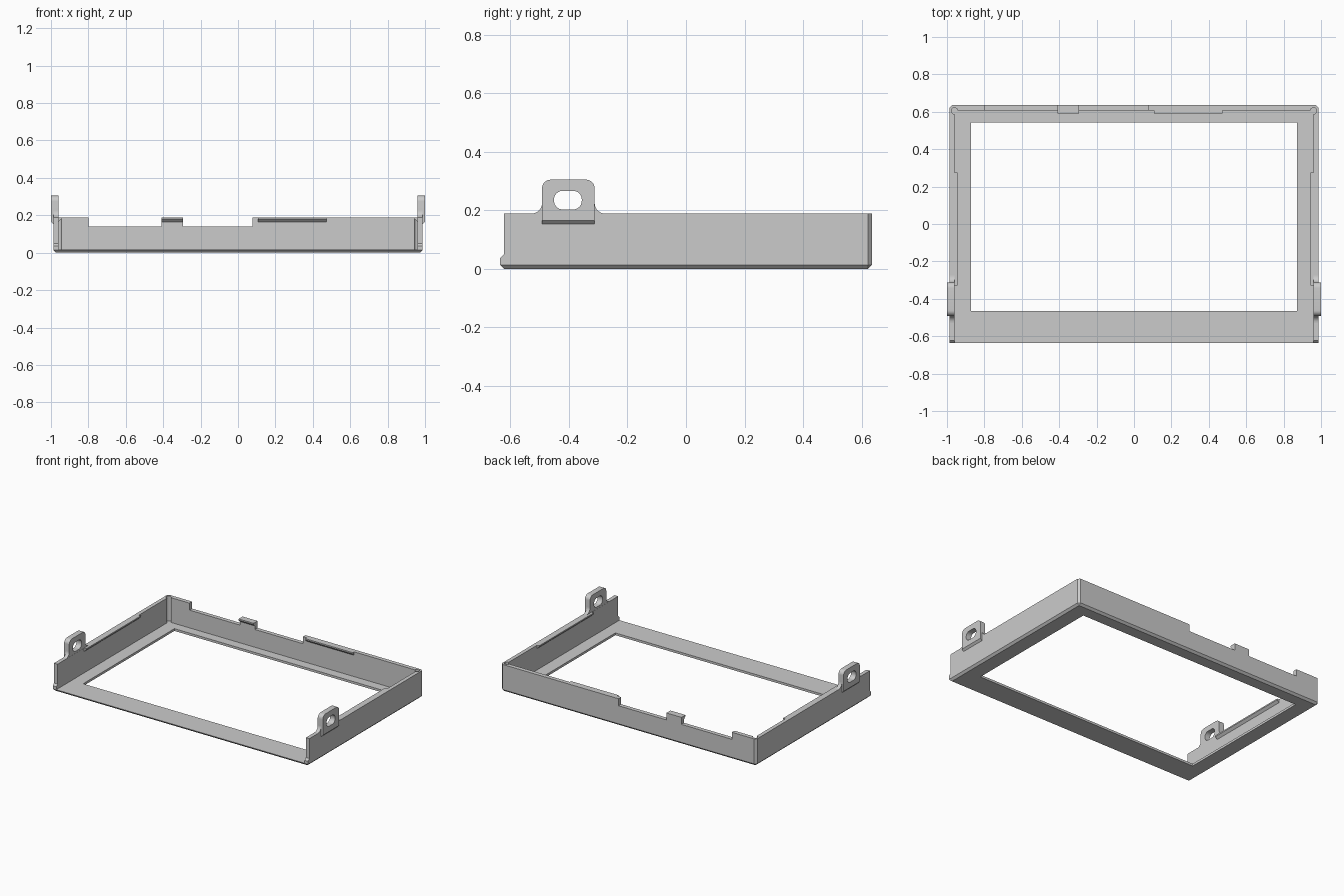
import bpy, bmesh
from math import cos, sin, radians
from mathutils import Vector

if "Cube" in bpy.data.objects:
    bpy.data.objects.remove(bpy.data.objects["Cube"], do_unlink=True)

grey = bpy.data.materials.new("light_grey")
grey.use_nodes = True
grey.diffuse_color = (0.6, 0.6, 0.6, 1)
grey.node_tree.nodes["Principled BSDF"].inputs["Base Color"].default_value = (0.6, 0.6, 0.6, 1)

TOP, FLOOR = 0.189, 0.016      # wall height, floor thickness
OX, OY = 0.987, 0.636          # outer half sizes
IX, IY = 0.96, 0.607           # inner wall faces
parts = []


def extrude(name, pts, axis, a, b):
    """Prism of a closed 2D profile along an axis, from a to b."""
    place = {"x": lambda p, d: (d, p[0], p[1]),
             "y": lambda p, d: (p[0], d, p[1]),
             "z": lambda p, d: (p[0], p[1], d)}[axis]
    bm = bmesh.new()
    low = [bm.verts.new(place(p, a)) for p in pts]
    high = [bm.verts.new(place(p, b)) for p in pts]
    bm.faces.new(low)
    bm.faces.new(high)
    for i in range(len(pts)):
        j = (i + 1) % len(pts)
        bm.faces.new((low[i], low[j], high[j], high[i]))
    bmesh.ops.recalc_face_normals(bm, faces=bm.faces)
    mesh = bpy.data.meshes.new(name)
    bm.to_mesh(mesh)
    bm.free()
    mesh.materials.append(grey)
    obj = bpy.data.objects.new(name, mesh)
    bpy.context.collection.objects.link(obj)
    return obj


def rect(x0, x1, y0, y1):
    return [(x0, y0), (x1, y0), (x1, y1), (x0, y1)]


def arc(cx, cy, r, start, end, n=8):
    angles = [radians(start + (end - start) * i / n) for i in range(n + 1)]
    return [(cx + r * cos(t), cy + r * sin(t)) for t in angles]


def cut(obj, cutters):
    """Subtract the cutters, keep the result as plain mesh, remove the cutters."""
    for c in cutters:
        c.hide_render = True
        mod = obj.modifiers.new("cut", "BOOLEAN")
        mod.operation, mod.solver, mod.object = "DIFFERENCE", "EXACT", c
    bpy.context.view_layer.update()
    graph = bpy.context.evaluated_depsgraph_get()
    mesh = bpy.data.meshes.new_from_object(obj.evaluated_get(graph))
    obj.modifiers.clear()
    obj.data = mesh
    for c in cutters:
        bpy.data.objects.remove(c, do_unlink=True)


# Outer block with chamfered bottom rim and rear corners
frame = extrude("bezel_frame", rect(-OX, OX, -OY, OY), "z", 0, TOP)
bm = bmesh.new()
bm.from_mesh(frame.data)


def chamfered(edge):
    mid = (edge.verts[0].co + edge.verts[1].co) / 2
    upright = abs(edge.verts[0].co.z - edge.verts[1].co.z) > 0.1
    return mid.z < 0.001 or (upright and mid.y > 0)


bmesh.ops.bevel(bm, geom=[e for e in bm.edges if chamfered(e)],
                offset=0.014, segments=1, affect="EDGES")
bm.to_mesh(frame.data)
bm.free()

# Hollow it: cavity open at the front, screen opening, rear notches, wall ends
cutters = [
    extrude("cavity", rect(-IX, IX, -1, IY), "z", FLOOR, 0.5),
    extrude("opening", rect(-0.872, 0.872, -0.465, 0.543), "z", -0.1, 0.1),
    extrude("rear_notch_a", rect(-0.80, -0.41, 0.14, 0.5), "y", 0.55, 0.8),
    extrude("rear_notch_b", rect(-0.294, 0.077, 0.14, 0.5), "y", 0.55, 0.8),
    extrude("wall_end", [(-0.8, 0.036), (-OY, 0.036), (-0.622, 0.05),
                         (-0.622, 0.5), (-0.8, 0.5)], "x", -1.2, 1.2),
]
for s in (-1, 1):
    cutters.append(extrude("corner_relief", arc(s * 0.96, 0.605, 0.017, 0, 345, 23),
                           "z", FLOOR, 0.5))
cut(frame, cutters)
parts.append(frame)

# Snap ridges along the inside of the rear wall
rear_profile = [(IY, 0.165), (0.592, 0.18), (0.592, TOP), (IY, TOP)]
parts.append(extrude("rear_clip_ridge", rear_profile, "x", -0.41, -0.294))
parts.append(extrude("rear_long_ridge", rear_profile, "x", 0.107, 0.474))

Y0, Y1 = -0.492, -0.312        # mounting lug extent
for side, s in (("left", 1), ("right", -1)):
    # Snap ridge on the side wall
    ridge = [(s * IX, 0.165), (s * 0.944, 0.18), (s * 0.944, TOP), (s * IX, TOP)]
    parts.append(extrude(side + "_side_ridge", ridge, "y", -0.33, 0.275))

    # Mounting lug with rounded top, sloped underside and slotted hole
    outline = ([(Y0, 0.152), (Y1, 0.152)]
               + arc(Y1 - 0.03, 0.275, 0.03, 0, 90)
               + arc(Y0 + 0.03, 0.275, 0.03, 90, 180))
    lug = extrude(side + "_mounting_lug", outline, "x", s * 0.961, s * 1.0)
    for v in lug.data.vertices:
        if abs(v.co.x) > 0.99 and v.co.z < 0.16:
            v.co.z += 0.001
            v.co.x = s * OX
    # straight outer face begins just above the slope
    bm = bmesh.new()
    bm.from_mesh(lug.data)
    bmesh.ops.bisect_plane(bm, geom=bm.verts[:] + bm.edges[:] + bm.faces[:],
                           plane_co=Vector((0, 0, 0.166)), plane_no=Vector((0, 0, 1)))
    for v in bm.verts:
        if abs(v.co.z - 0.166) < 0.001 and abs(v.co.x) > 0.97:
            v.co.x = s * 1.0
    bm.to_mesh(lug.data)
    bm.free()
    slot = []
    for cy, cz, a in ((-0.386, 0.237, 0), (-0.421, 0.237, 90),
                      (-0.421, 0.233, 180), (-0.386, 0.233, 270)):
        slot += arc(cy, cz, 0.03, a, a + 90)
    cut(lug, [extrude("slot", slot, "x", s * 0.9, s * 1.1)])
    parts.append(lug)

    # Fillets from the lug down to the wall top
    for end, y, d in (("rear", Y1, 1), ("front", Y0, -1)):
        curve = [(y + d * p, z) for p, z in arc(0.036, TOP + 0.036, 0.036, 270, 180)]
        parts.append(extrude(side + "_lug_fillet_" + end, [(y, TOP)] + curve,
                             "x", s * 0.961, s * OX))

# Smooth curved faces, keep edges sharp
bpy.ops.object.select_all(action="DESELECT")
for p in parts:
    p.select_set(True)
bpy.context.view_layer.objects.active = frame
bpy.ops.object.shade_smooth_by_angle(angle=radians(30))
